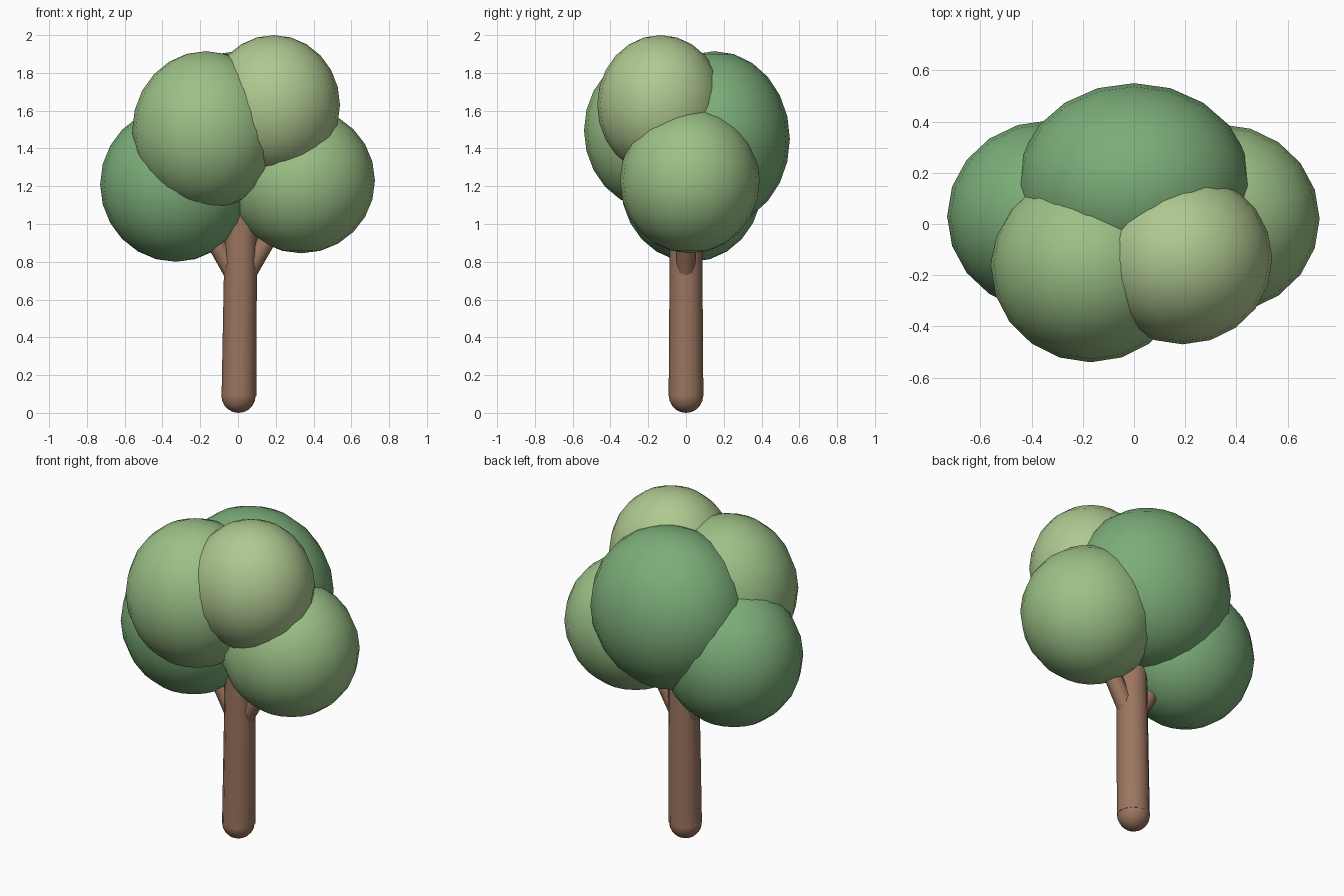
import bpy
from mathutils import Vector

if "Cube" in bpy.data.objects:
    bpy.data.objects.remove(bpy.data.objects["Cube"])


def material(name, rgb):
    m = bpy.data.materials.new(name)
    m.diffuse_color = (*rgb, 1)
    m.use_nodes = True
    m.node_tree.nodes["Principled BSDF"].inputs["Base Color"].default_value = m.diffuse_color
    return m


BARK = material("bark", (0.33, 0.18, 0.115))
DARK = material("dark_leaf", (0.20, 0.42, 0.19))
MID = material("mid_leaf", (0.33, 0.53, 0.24))
LIGHT = material("light_leaf", (0.43, 0.58, 0.28))


def finish(name, mat):
    ob = bpy.context.object
    ob.name = name
    ob.data.materials.append(mat)
    bpy.ops.object.shade_smooth_by_angle(angle=1.0)
    return ob


def ball(name, centre, radii, mat, segments=20, rings=12):
    bpy.ops.mesh.primitive_uv_sphere_add(segments=segments, ring_count=rings,
                                         radius=1, location=centre)
    bpy.context.object.scale = radii
    bpy.ops.object.transform_apply(location=False, rotation=False, scale=True)
    return finish(name, mat)


def limb(name, start, end, r1, r2, sides):
    a, b = Vector(start), Vector(end)
    bpy.ops.mesh.primitive_cone_add(vertices=sides, radius1=r1, radius2=r2,
                                    depth=(b - a).length, location=(a + b) / 2)
    ob = bpy.context.object
    ob.rotation_mode = 'QUATERNION'
    ob.rotation_quaternion = (b - a).to_track_quat('Z', 'Y')
    return finish(name, mat=BARK)


# Trunk with rounded foot
limb("trunk", (0.005, 0, 0.09), (0.018, 0, 1.2), 0.092, 0.084, 12)
ball("trunk_foot", (0.003, 0, 0.092), (0.091, 0.091, 0.092), BARK, 16, 10)

# Forked branches
limb("left_branch", (0.01, 0, 0.682), (-0.26, 0, 1.15), 0.052, 0.045, 8)
limb("right_branch", (0.01, 0, 0.676), (0.29, 0, 1.15), 0.052, 0.045, 8)

# Leaf clumps
ball("left_foliage", (-0.33, 0.03, 1.21), (0.40, 0.375, 0.41), DARK)
ball("right_foliage", (0.335, 0.02, 1.23), (0.39, 0.37, 0.385), MID)
ball("front_left_foliage", (-0.17, -0.16, 1.495), (0.39, 0.38, 0.42), MID)
ball("front_right_foliage", (0.19, -0.135, 1.63), (0.35, 0.335, 0.37), LIGHT)
ball("back_foliage", (0, 0.15, 1.45), (0.46, 0.40, 0.465), DARK)
